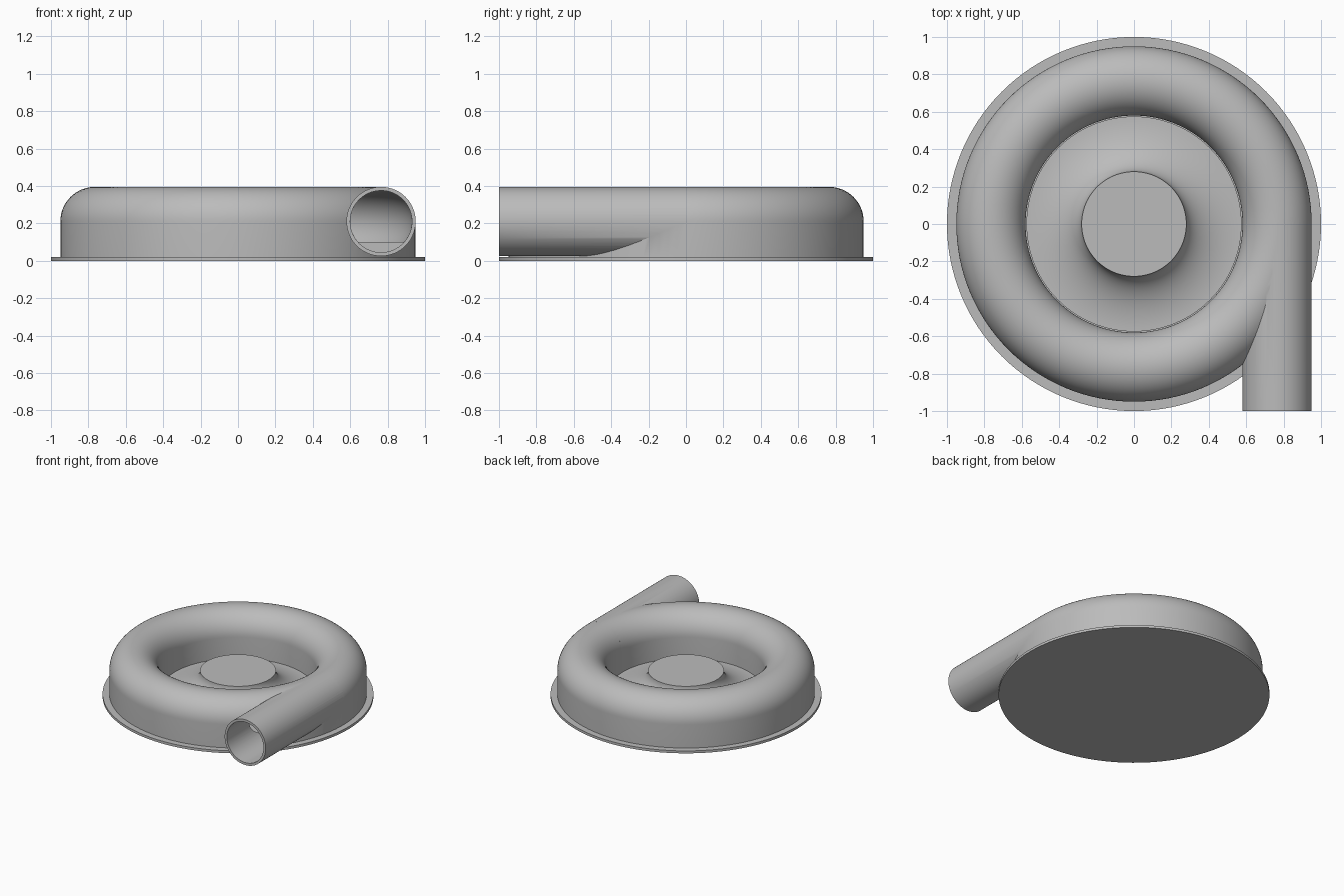
import bpy
import math

cube = bpy.data.objects.get("Cube")
if cube:
    bpy.data.objects.remove(cube, do_unlink=True)

SEGMENTS = 128
RING, TUBE, MID = 0.765, 0.185, 0.21   # volute radius, tube radius, tube height
BORE = 0.165

metal = bpy.data.materials.new("grey metal")
metal.use_nodes = True
grey = (0.5, 0.5, 0.5, 1)
metal.diffuse_color = grey
metal.node_tree.nodes["Principled BSDF"].inputs["Base Color"].default_value = grey


def lathe(name, profile, closed=False):
    """Spin an (r, z) profile round z; points with r = 0 become poles."""
    verts, faces, rows = [], [], []
    for r, z in profile:
        count = SEGMENTS if r > 0 else 1
        rows.append([len(verts) + i for i in range(count)])
        for i in range(count):
            a = math.tau * i / SEGMENTS
            verts.append((r * math.cos(a), r * math.sin(a), z))
    pairs = list(zip(rows, rows[1:]))
    if closed:
        pairs.append((rows[-1], rows[0]))
    for low, high in pairs:
        for i in range(SEGMENTS):
            j = (i + 1) % SEGMENTS
            quad = [low[i % len(low)], low[j % len(low)],
                    high[j % len(high)], high[i % len(high)]]
            faces.append(list(dict.fromkeys(quad)))
    mesh = bpy.data.meshes.new(name)
    mesh.from_pydata(verts, [], faces)
    mesh.materials.append(metal)
    obj = bpy.data.objects.new(name, mesh)
    bpy.context.collection.objects.link(obj)
    return obj


def arc(cr, cz, rx, rz, start, end, steps):
    angles = [math.radians(start + (end - start) * i / steps) for i in range(steps + 1)]
    return [(cr + rx * math.cos(a), cz + rz * math.sin(a)) for a in angles]


def rod(name, radius, y0, y1):
    bpy.ops.mesh.primitive_cylinder_add(
        vertices=96, radius=radius, depth=y1 - y0,
        location=(RING, (y0 + y1) / 2, MID), rotation=(math.pi / 2, 0, 0))
    obj = bpy.context.object
    obj.name = name
    obj.data.materials.append(metal)
    return obj


def combine(target, other, operation):
    mod = target.modifiers.new(operation.lower(), "BOOLEAN")
    mod.operation = operation
    mod.solver = "EXACT"
    mod.object = other
    bpy.context.view_layer.objects.active = target
    bpy.ops.object.modifier_apply(modifier=mod.name)
    bpy.data.objects.remove(other, do_unlink=True)


def smooth(obj, degrees=30):
    bpy.ops.object.select_all(action="DESELECT")
    obj.select_set(True)
    bpy.context.view_layer.objects.active = obj
    bpy.ops.object.shade_smooth_by_angle(angle=math.radians(degrees))


# Flat mounting plate
plate = lathe("base_plate", [(0, 0), (1, 0), (1, 0.02), (0, 0.02)])

# Ring casing: domed top with straight walls down to the plate
outline = [(RING - TUBE, 0.015), (RING + TUBE, 0.015)]
casing = lathe("volute_casing", outline + arc(RING, MID, TUBE, TUBE, 0, 180, 32), True)

# Tangential outlet pipe, hollowed together with the ring channel
combine(casing, rod("outlet_pipe", TUBE, -1, 0), "UNION")
dip = math.degrees(math.asin(0.11 / BORE))
channel = lathe("ring_channel", arc(RING, MID, BORE, BORE, -dip, 180 + dip, 40), True)
combine(channel, rod("outlet_bore", BORE, -1.1, 0), "UNION")
combine(casing, channel, "DIFFERENCE")

# Central rotor: flat hub flaring into a thin disc
flare = arc(0.575, 0.21, 0.295, 0.17, 270, 180, 24)
rotor = lathe("rotor_hub", [(0, 0.02), (0.575, 0.02)] + flare + [(0, 0.21)])

for part in (plate, casing, rotor):
    smooth(part)
